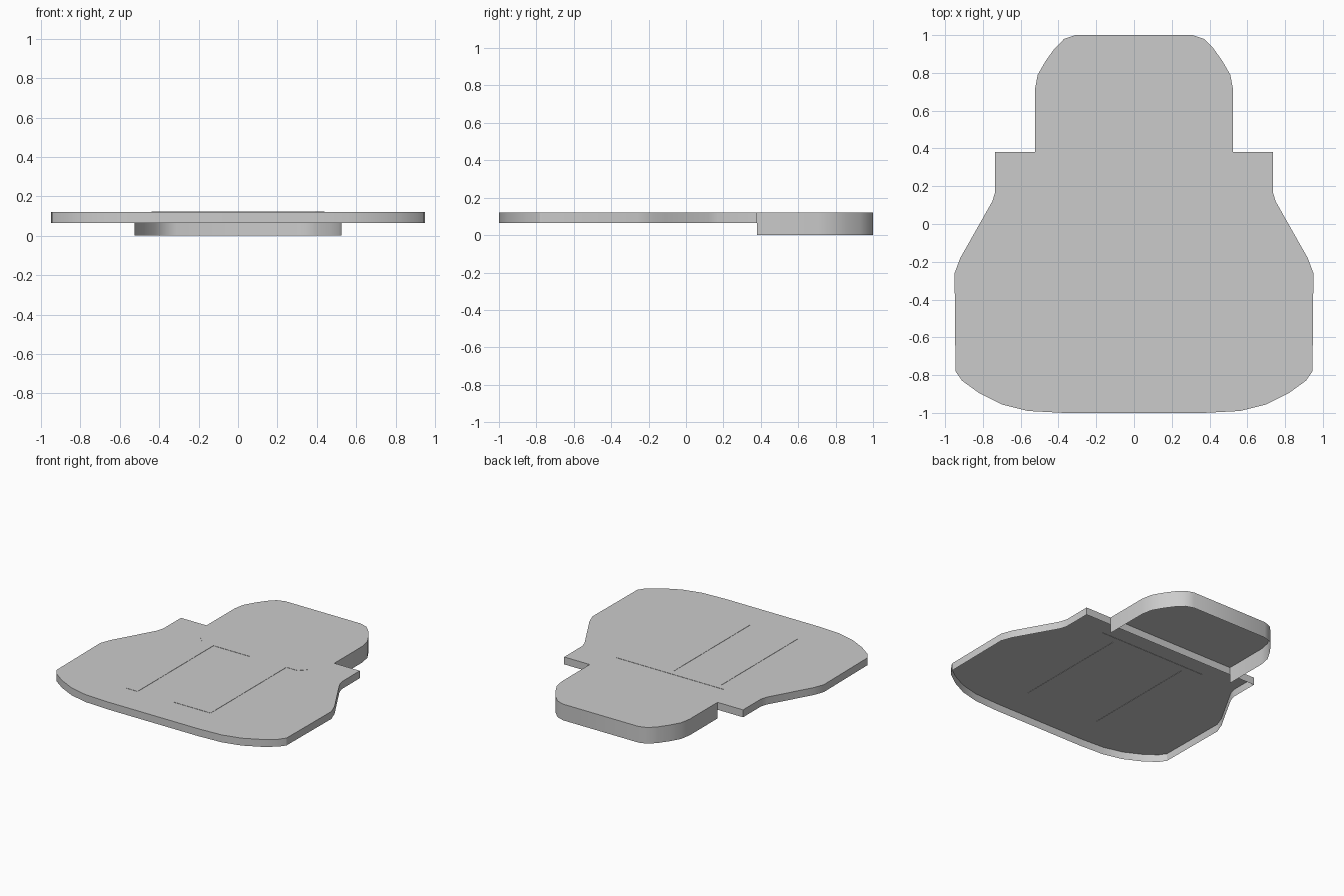
import bpy, bmesh

if "Cube" in bpy.data.objects:
    bpy.data.objects.remove(bpy.data.objects["Cube"])

TOP = 0.12


def shell(name, half, bottom, close_start=True):
    """Flat top sheet with a thin skirt hanging from its mirrored outline; open underneath."""
    outline = half + [(-x, y) for x, y in reversed(half)]
    bm = bmesh.new()
    upper = [bm.verts.new((x, y, TOP)) for x, y in outline]
    lower = [bm.verts.new((x, y, bottom)) for x, y in outline]
    bm.faces.new(upper)
    n = len(outline)
    for i in range(n if close_start else n - 1):
        j = (i + 1) % n
        bm.faces.new((upper[i], upper[j], lower[j], lower[i]))
    bmesh.ops.recalc_face_normals(bm, faces=bm.faces)
    # the top sheet must face upwards
    bm.faces.ensure_lookup_table()
    if bm.faces[0].normal.z < 0:
        bmesh.ops.reverse_faces(bm, faces=bm.faces)
    finish(name, bm)


def panel(name, outline):
    """Shallow inlay that shows on both faces of the sheet."""
    bm = bmesh.new()
    base = bm.faces.new([bm.verts.new((x, y, TOP - 0.002)) for x, y in outline])
    ext = bmesh.ops.extrude_face_region(bm, geom=[base], use_keep_orig=True)
    for v in ext["geom"]:
        if isinstance(v, bmesh.types.BMVert):
            v.co.z = TOP + 0.002
    bmesh.ops.recalc_face_normals(bm, faces=bm.faces)
    finish(name, bm)


def finish(name, bm):
    mesh = bpy.data.meshes.new(name)
    bm.to_mesh(mesh)
    bm.free()
    obj = bpy.data.objects.new(name, mesh)
    bpy.context.collection.objects.link(obj)
    bpy.context.view_layer.objects.active = obj
    bpy.ops.object.select_all(action='DESELECT')
    obj.select_set(True)
    bpy.ops.object.shade_smooth_by_angle()


def rect(x0, x1, y0, y1):
    return [(x0, y0), (x1, y0), (x1, y1), (x0, y1)]


# Wide main plate: right half of the outline, front centre to back bar
shell("main_plate", [
    (0.37, -1.0), (0.56, -0.99), (0.70, -0.955), (0.82, -0.895),
    (0.91, -0.83), (0.945, -0.78), (0.95, -0.26), (0.92, -0.18),
    (0.88, -0.11), (0.75, 0.12), (0.735, 0.17), (0.735, 0.38)], 0.065)

# Rounded back tab, deeper skirt, open towards the plate
tab = [(0.525, 0.38), (0.525, 0.71), (0.51, 0.79), (0.47, 0.86),
       (0.42, 0.93), (0.37, 0.98), (0.31, 1.0)]
shell("back_tab", tab, 0.0, close_start=False)

# Inlaid strips and cross bar
panel("narrow_strip", rect(-0.39, -0.30, -0.75, 0.14))
panel("wide_strip", rect(0.0, 0.30, -0.75, 0.14))
panel("cross_bar", [(-0.39, 0.14), (0.39, 0.14), (0.44, 0.19), (-0.44, 0.19)])
